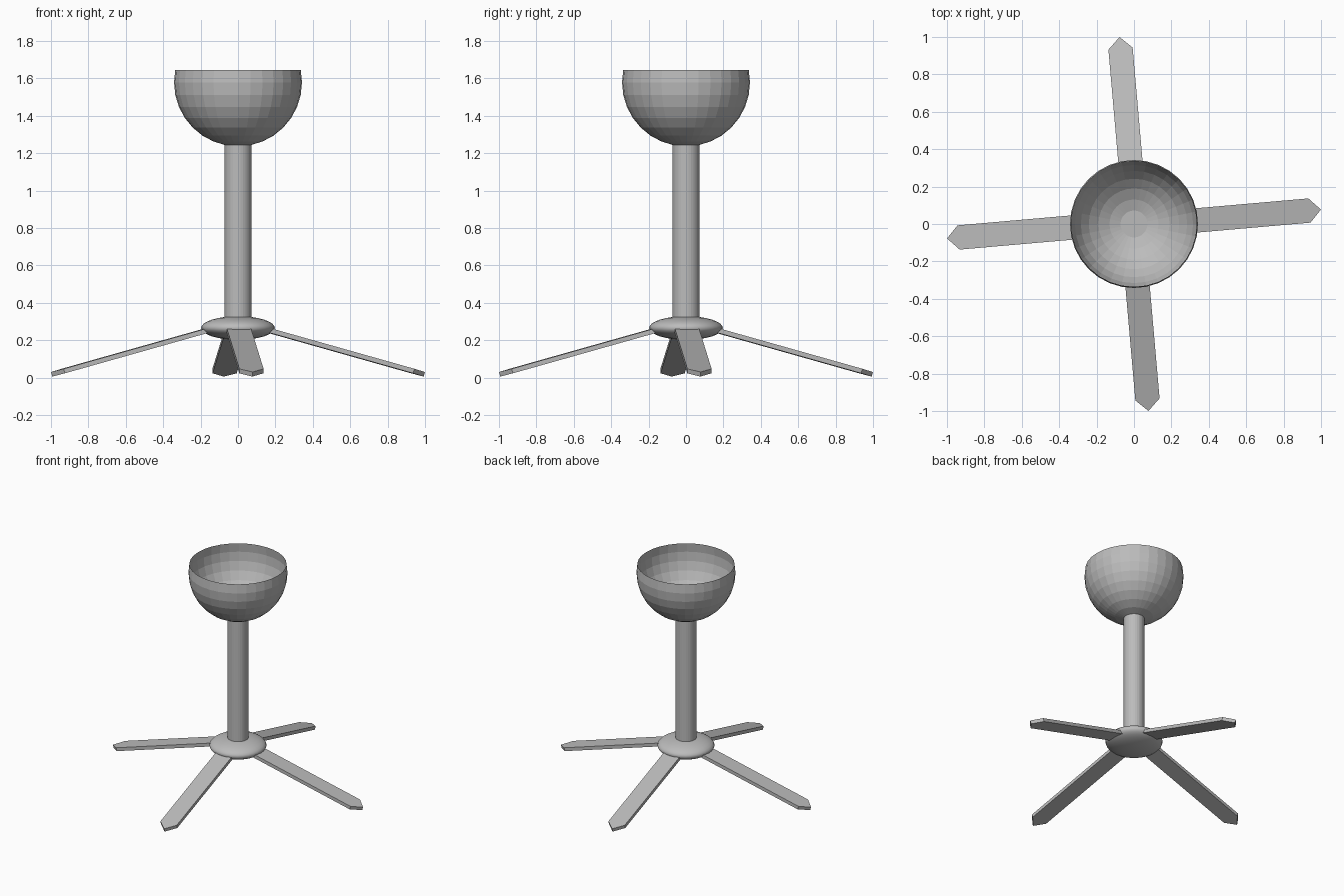
import bpy, bmesh
from math import sin, cos, radians, atan
from mathutils import Matrix

cube = bpy.data.objects.get("Cube")
if cube:
    bpy.data.objects.remove(cube, do_unlink=True)

grey = bpy.data.materials.new("plain grey")
grey.use_nodes = True
COLOUR = (0.5, 0.5, 0.5, 1)
grey.diffuse_color = COLOUR
grey.node_tree.nodes["Principled BSDF"].inputs["Base Color"].default_value = COLOUR


def add_object(name, bm):
    mesh = bpy.data.meshes.new(name)
    bm.to_mesh(mesh)
    bm.free()
    mesh.materials.append(grey)
    obj = bpy.data.objects.new(name, mesh)
    bpy.context.collection.objects.link(obj)
    return obj


def sphere(radius, z, squash=1):
    bm = bmesh.new()
    matrix = Matrix.Translation((0, 0, z)) @ Matrix.Diagonal((1, 1, squash, 1))
    bmesh.ops.create_uvsphere(bm, u_segments=32, v_segments=16, radius=radius, matrix=matrix)
    return bm


# Open bowl: a sphere cut one ring above its equator
BOWL_R, BOWL_Z = 0.342, 1.578
bm = sphere(BOWL_R, BOWL_Z)
rim = BOWL_Z + BOWL_R * sin(radians(11.25)) + 0.005
bmesh.ops.delete(bm, geom=[v for v in bm.verts if v.co.z > rim], context='VERTS')
add_object("bowl", bm)

# Round post
bm = bmesh.new()
POST_BOTTOM, POST_TOP = 0.27, 1.245
bmesh.ops.create_cone(bm, cap_ends=True, segments=32, radius1=0.072, radius2=0.072,
                      depth=POST_TOP - POST_BOTTOM,
                      matrix=Matrix.Translation((0, 0, (POST_TOP + POST_BOTTOM) / 2)))
add_object("post", bm)

# Flattened hub
hub = add_object("hub", sphere(0.197, 0.265, 0.32))
for poly in hub.data.polygons:
    poly.use_smooth = True

# Four sloping legs with pointed ends
SLOPE = atan(0.281)
OUTLINE = [(0.1, -0.065), (0.94, -0.065), (1.002, 0), (0.94, 0.065), (0.1, 0.065)]
THICK = 0.025
for i, side in enumerate(("left", "back", "right", "front")):
    bm = bmesh.new()
    # Outline is stretched along the slope so its plan length holds
    face = bm.faces.new([bm.verts.new((u / cos(SLOPE), v - 0.01, -THICK / 2)) for u, v in OUTLINE])
    solid = bmesh.ops.extrude_face_region(bm, geom=[face])
    top = [g for g in solid["geom"] if isinstance(g, bmesh.types.BMVert)]
    bmesh.ops.translate(bm, verts=top, vec=(0, 0, THICK))
    bmesh.ops.recalc_face_normals(bm, faces=bm.faces)
    turn = Matrix.Rotation(radians(5 + 90 * i), 4, 'Z')
    bm.transform(turn @ Matrix.Translation((-0.003, 0, 0.299)) @ Matrix.Rotation(SLOPE, 4, 'Y'))
    add_object(side + "_leg", bm)
